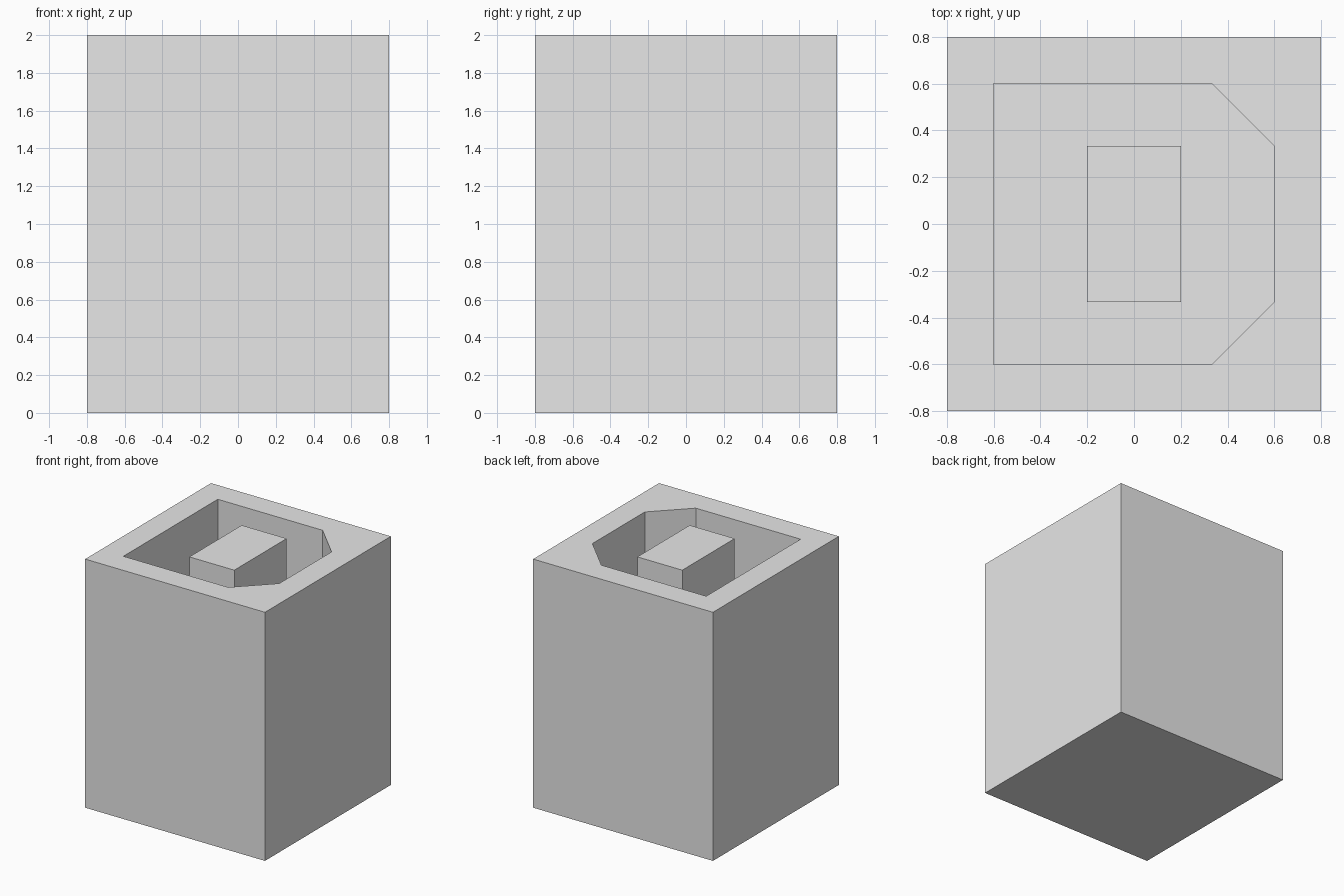
import bpy
import bmesh

if "Cube" in bpy.data.objects:
    bpy.data.objects.remove(bpy.data.objects["Cube"], do_unlink=True)

HALF = 0.8
HEIGHT = 2.0
POCKET_DEPTH = 1.0

# Plain grey material
grey = bpy.data.materials.new("light_grey")
grey.use_nodes = True
colour = (0.8, 0.8, 0.8, 1.0)
grey.diffuse_color = colour
grey.node_tree.nodes["Principled BSDF"].inputs["Base Color"].default_value = colour


def rectangle(hx, hy):
    return [(-hx, -hy), (hx, -hy), (hx, hy), (-hx, hy)]


def loop(bm, outline, z):
    """Closed ring of vertices and its edges."""
    verts = [bm.verts.new((x, y, z)) for x, y in outline]
    edges = [bm.edges.new((a, b)) for a, b in zip(verts, verts[1:] + verts[:1])]
    return verts, edges


def wall(bm, lower, upper):
    n = len(lower)
    for i in range(n):
        j = (i + 1) % n
        bm.faces.new((lower[i], lower[j], upper[j], upper[i]))


# Outlines: block, pocket with two cut corners on +x, island in the pocket
p, c = 0.6, 0.333
block = rectangle(HALF, HALF)
pocket = [(-p, -p), (c, -p), (p, -c), (p, c), (c, p), (-p, p)]
island = rectangle(0.2, c)
floor = HEIGHT - POCKET_DEPTH

bm = bmesh.new()
base, _ = loop(bm, block, 0)
rim, rim_edges = loop(bm, block, HEIGHT)
lip, lip_edges = loop(bm, pocket, HEIGHT)
bed, bed_edges = loop(bm, pocket, floor)
foot, foot_edges = loop(bm, island, floor)
cap, _ = loop(bm, island, HEIGHT)

# Side walls, bottom and island top
wall(bm, base, rim)
wall(bm, bed, lip)
wall(bm, foot, cap)
bm.faces.new(base)
bm.faces.new(cap)

# Flat rings: top rim and pocket floor
for ring in (rim_edges + lip_edges, bed_edges + foot_edges):
    bmesh.ops.triangle_fill(bm, edges=ring, use_beauty=True, use_dissolve=False)
bmesh.ops.recalc_face_normals(bm, faces=bm.faces)

mesh = bpy.data.meshes.new("recessed_block")
bm.to_mesh(mesh)
bm.free()
mesh.materials.append(grey)
bpy.context.collection.objects.link(bpy.data.objects.new("recessed_block", mesh))
